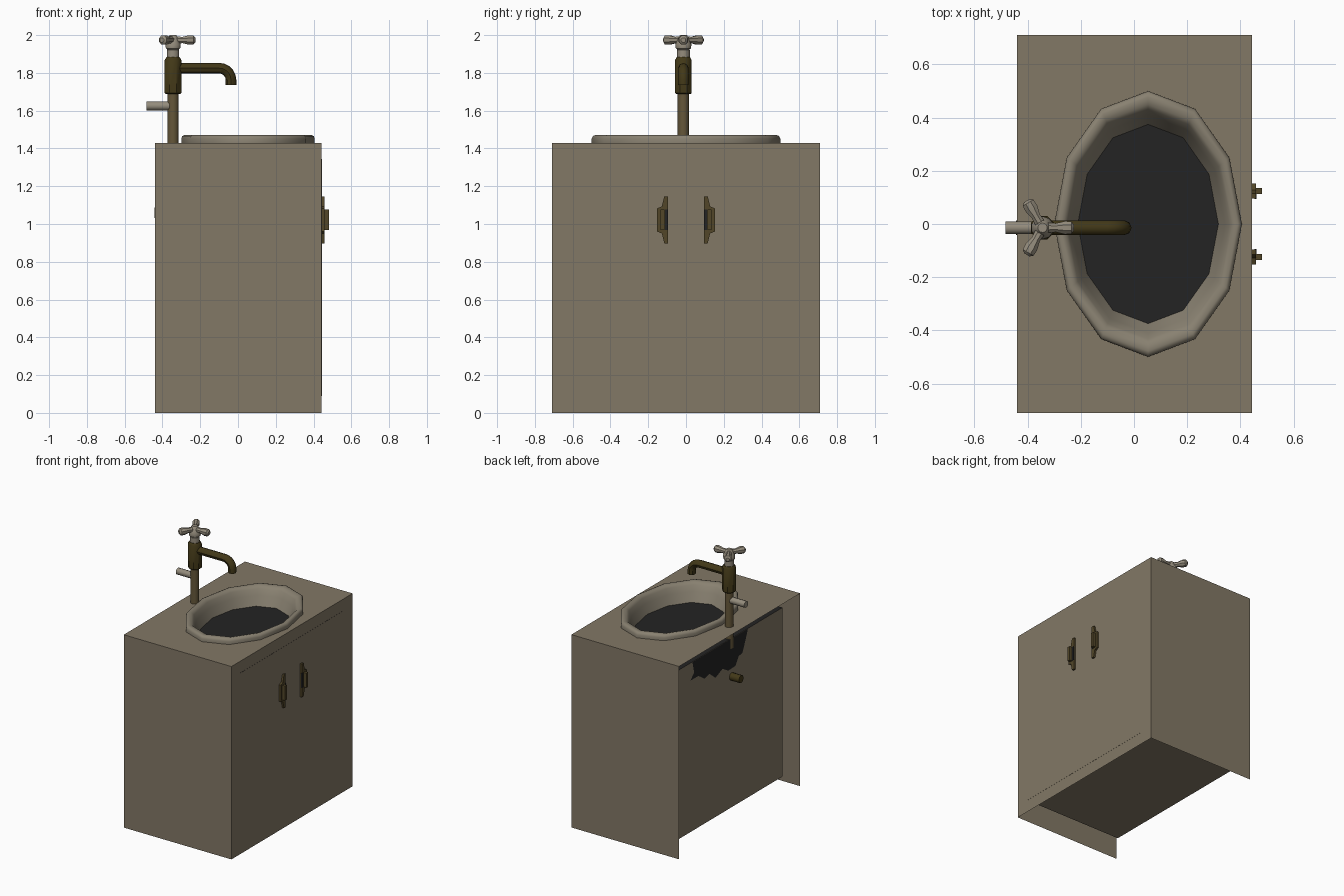
import bpy, bmesh, math
from mathutils import Vector

if "Cube" in bpy.data.objects:
    bpy.data.objects.remove(bpy.data.objects["Cube"])


def material(name, rgb):
    m = bpy.data.materials.new(name)
    m.diffuse_color = (*rgb, 1)
    m.use_nodes = True
    m.node_tree.nodes["Principled BSDF"].inputs["Base Color"].default_value = m.diffuse_color
    return m


BEIGE = material("dirty_beige", (0.225, 0.188, 0.132))
CERAMIC = material("stained_ceramic", (0.25, 0.22, 0.165))
PALE = material("pale_metal", (0.30, 0.265, 0.205))
BRASS = material("dark_brass", (0.055, 0.040, 0.009))
PIPE = material("brown_pipe", (0.13, 0.095, 0.042))
HANDLE = material("handle_brass", (0.085, 0.062, 0.022))
DARK = material("near_black", (0.017, 0.017, 0.017))


def finish(bm, name, mats, smooth=None):
    me = bpy.data.meshes.new(name)
    bm.to_mesh(me)
    bm.free()
    ob = bpy.data.objects.new(name, me)
    bpy.context.collection.objects.link(ob)
    for m in mats:
        me.materials.append(m)
    if smooth:
        bpy.ops.object.select_all(action='DESELECT')
        ob.select_set(True)
        bpy.context.view_layer.objects.active = ob
        bpy.ops.object.shade_smooth_by_angle(angle=math.radians(smooth))
    return ob


def poly(bm, pts):
    return bm.faces.new([bm.verts.new(p) for p in pts])


def box(name, lo, hi, *mats, top=0):
    """Axis-aligned box; the upper face can take another material."""
    bm = bmesh.new()
    bmesh.ops.create_cube(bm, size=1)
    for v in bm.verts:
        v.co = [(a + b) / 2 + c * (b - a) for a, b, c in zip(lo, hi, v.co)]
    for f in bm.faces:
        f.normal_update()
        if f.normal.z > .5:
            f.material_index = top
    return finish(bm, name, mats)


def lathe(name, start, direction, profile, n, mat):
    """Rings of (radius, distance) along a direction, capped at both ends."""
    bm = bmesh.new()
    rot = Vector(direction).to_track_quat('Z', 'Y')
    rings = []
    for r, d in profile:
        rings.append([bm.verts.new(Vector(start) + rot @ Vector(
            (r * math.cos(math.tau * (i + .5) / n), r * math.sin(math.tau * (i + .5) / n), d)))
            for i in range(n)])
    for a, b in zip(rings, rings[1:]):
        for i in range(n):
            j = (i + 1) % n
            bm.faces.new((a[i], a[j], b[j], b[i]))
    bm.faces.new(rings[0][::-1])
    bm.faces.new(rings[-1])
    return finish(bm, name, [mat], 40)


# Basin dimensions
CX, RX, RY, N = 0.053, 0.353, 0.5, 12


def oval(bm, s, z):
    return [bm.verts.new((CX + RX * s * math.cos(math.tau * i / N),
                          RY * s * math.sin(math.tau * i / N), z)) for i in range(N)]


# Outer shell: thin sides and front, open at back and bottom
X, Y, H, BACK = 0.443, 0.71, 1.43, -0.44
bm = bmesh.new()
for s in (-1, 1):
    pts = [(BACK, s * Y, 0), (X, s * Y, 0), (X, s * Y, H), (BACK, s * Y, H)]
    poly(bm, pts if s < 0 else pts[::-1])
poly(bm, [(X, -Y, 0), (X, Y, 0), (X, Y, H), (X, -Y, H)])
finish(bm, "cabinet_shell", [BEIGE])

# Inner carcass, inset from the shell; its dark top closes the basin
XB, YI, Z0, Z1 = -0.365, 0.608, 0.09, 1.343
box("inner_carcass", (XB, -YI, Z0), (X + .001, YI, Z1), BEIGE, DARK, top=1)

# Counter top with a hole for the basin
bm = bmesh.new()
outer = [bm.verts.new(p) for p in ((BACK, -Y, H), (X, -Y, H), (X, Y, H), (BACK, Y, H))]
hole = oval(bm, 0.93, H)
edges = []
for ring in (outer, hole):
    for i, v in enumerate(ring):
        edges.append(bm.edges.new((v, ring[(i + 1) % len(ring)])))
bmesh.ops.triangle_fill(bm, edges=edges, use_beauty=True, normal=(0, 0, 1))
for f in bm.faces:
    f.normal_update()
    if f.normal.z < 0:
        f.normal_flip()
finish(bm, "counter_top", [BEIGE])

# Basin: ceramic rim and wall reaching down to the carcass top
bm = bmesh.new()
profile = [(1, 1.43), (1, 1.452), (.985, 1.466), (.955, 1.471), (.9, 1.466),
           (.865, 1.45), (.82, 1.41), (.745, Z1 - .004)]
rings = [oval(bm, s, z) for s, z in profile]
for a, b in zip(rings, rings[1:]):
    for i in range(N):
        j = (i + 1) % N
        bm.faces.new((a[i], a[j], b[j], b[i]))
finish(bm, "basin", [CERAMIC], 50)

# Ragged dark patch on the back and the waste pipe below it
bm = bmesh.new()
poly(bm, [(XB - .003, y, z) for y, z in (
    (.45, 1.342), (.43, 1.26), (.473, 1.215), (.38, 1.215), (.31, 1.167), (.25, 1.18),
    (.18, 1.124), (.097, 1.16), (.03, 1.12), (-.055, 1.124), (-.09, 1.18), (-.137, 1.19),
    (-.184, 1.30), (-.20, 1.342))])
finish(bm, "back_hole", [DARK])
FX, FY = -0.344, -0.014
lathe("waste_pipe", (-.3, FY, 1.06), (-1, 0, 0), [(.028, 0), (.028, .143)], 10, BRASS)

# Tap: riser, body, neck
up = (0, 0, 1)
lathe("tap_riser", (FX, FY, 1.27), up, [(.03, 0), (.03, .43)], 10, PIPE)
lathe("tap_body", (FX, FY, 1.688), up,
      [(.042, 0), (.048, .006), (.048, .18), (.038, .195)], 8, BRASS)
lathe("tap_neck", (FX, FY, 1.87), up, [(.034, 0), (.034, .052), (.026, .058)], 10, PALE)
lathe("side_inlet", (-.484, FY, 1.625), (1, 0, 0), [(.024, 0), (.024, .14)], 10, PALE)

# Tap handle: hub and three flared arms
lathe("handle_hub", (FX, FY, 1.918), up,
      [(.024, 0), (.04, .012), (.043, .032), (.034, .05), (.026, .072), (.018, .082)], 10, PALE)
for k in range(3):
    a = math.tau * k / 3
    lathe(f"handle_arm_{k + 1}", (FX, FY, 1.974), (math.cos(a), math.sin(a), 0),
          [(.022, 0), (.018, .05), (.027, .085), (.025, .108), (.013, .118)], 8, PALE)

# Spout: a pipe bent down over the basin
cu = bpy.data.curves.new("spout", 'CURVE')
cu.dimensions = '3D'
cu.bevel_depth, cu.bevel_resolution, cu.use_fill_caps = .028, 2, True
path = [(FX, 1.825)] + [(-.1 + .063 * math.sin(t), 1.762 + .063 * math.cos(t))
                        for t in [math.pi / 2 * i / 5 for i in range(6)]] + [(-.037, 1.735)]
sp = cu.splines.new('POLY')
sp.points.add(len(path) - 1)
for p, (x, z) in zip(sp.points, path):
    p.co = (x, FY, z, 1)
sp.use_smooth = True
cu.materials.append(BRASS)
spout = bpy.data.objects.new("spout", cu)
bpy.context.collection.objects.link(spout)
bpy.ops.object.select_all(action='DESELECT')
spout.select_set(True)
bpy.context.view_layer.objects.active = spout
bpy.ops.object.convert(target='MESH')
bpy.ops.object.shade_smooth_by_angle(angle=math.radians(45))

# Door handles: tapered plate, dark recess and raised grip
for s, side in ((-1, "left"), (1, "right")):
    bm = bmesh.new()
    f = poly(bm, [(X + .001, s * y, z) for y, z in (
        (.095, .898), (.115, .898), (.128, .95), (.153, .96), (.153, 1.083),
        (.128, 1.093), (.115, 1.145), (.095, 1.145))])
    ext = bmesh.ops.extrude_face_region(bm, geom=[f])
    for v in ext["geom"]:
        if isinstance(v, bmesh.types.BMVert):
            v.co.x += .014
    bmesh.ops.recalc_face_normals(bm, faces=bm.faces)
    finish(bm, "handle_plate_" + side, [HANDLE])
    ys = sorted((s * .113, s * .136))
    box("handle_grip_" + side, (X + .008, ys[0], .968), (X + .038, ys[1], 1.076), HANDLE)
    ys = sorted((s * .094, s * .112))
    box("handle_recess_" + side, (X + .01, ys[0], .968), (X + .017, ys[1], 1.076), DARK)
